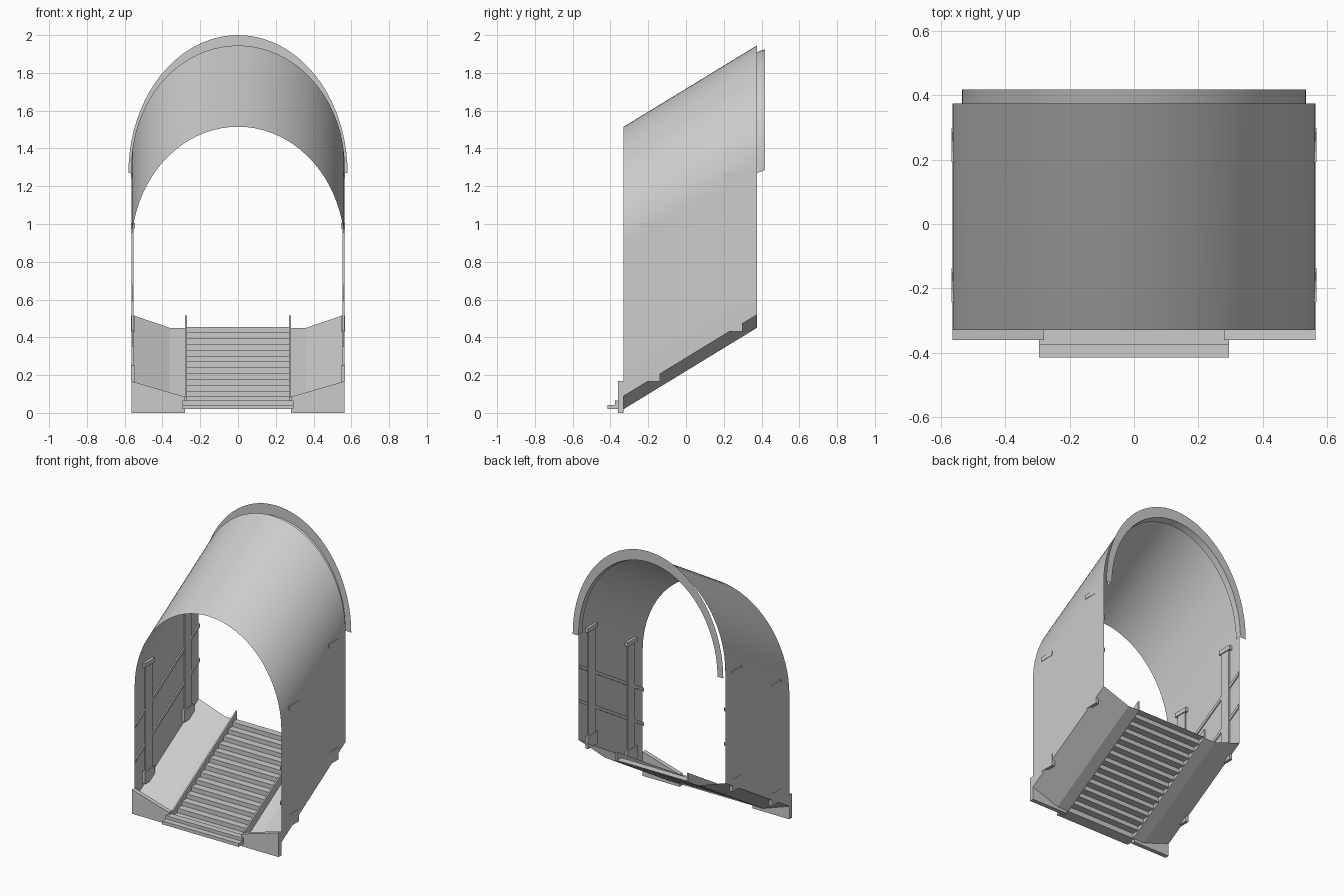
import bpy, bmesh, math

cube = bpy.data.objects.get("Cube")
if cube:
    bpy.data.objects.remove(cube, do_unlink=True)

SLOPE = 0.61             # rise of the tunnel per unit of depth
FRONT, BACK = -0.33, 0.375
HALF = 0.565             # half width of the tunnel

grey = bpy.data.materials.new("light_grey")
grey.use_nodes = True
colour = (0.6, 0.6, 0.6, 1)
grey.diffuse_color = colour
grey.node_tree.nodes["Principled BSDF"].inputs["Base Color"].default_value = colour


def make(name, bm, mirror=False, smooth=False):
    mesh = bpy.data.meshes.new(name)
    bm.to_mesh(mesh)
    bm.free()
    mesh.materials.append(grey)
    ob = bpy.data.objects.new(name, mesh)
    bpy.context.collection.objects.link(ob)
    if mirror:
        ob.modifiers.new("mirror", 'MIRROR')
    if smooth:
        bpy.ops.object.select_all(action='DESELECT')
        ob.select_set(True)
        bpy.context.view_layer.objects.active = ob
        bpy.ops.object.shade_smooth_by_angle(angle=math.radians(30))
    return ob


def sweep(name, profile, y0, y1, slope=0.0, solid=True, **kw):
    """Run an x-z profile from y0 to y1, rising by slope; solid closes it."""
    bm = bmesh.new()
    rows = [[bm.verts.new((x, y, z + slope * (y - y0))) for x, z in profile]
            for y in (y0, y1)]
    a, b = rows
    n = len(profile)
    for i in range(n if solid else n - 1):
        j = (i + 1) % n
        bm.faces.new((a[i], b[i], b[j], a[j]))
    if solid:
        bm.faces.new(a)
        bm.faces.new(b[::-1])
        bmesh.ops.recalc_face_normals(bm, faces=bm.faces)
    return make(name, bm, **kw)


def rect(x0, x1, z0, z1):
    return [(x0, z0), (x1, z0), (x1, z1), (x0, z1)]


def arch(a, b, spring, steps=40):
    return [(-a * math.cos(math.pi * i / steps),
             spring + b * math.sin(math.pi * i / steps)) for i in range(steps + 1)]


# Tunnel shell: straight walls and an elliptical vault, sheared up the stairs
shell = [(-HALF, 0.09)] + arch(HALF, 0.645, 0.87) + [(HALF, 0.09)]
sweep("tunnel_shell", shell, FRONT, BACK, SLOPE, solid=False, smooth=True)

# Back portal: a short band inside the vault and a flat flange around it
sweep("portal_band", arch(0.535, 0.64, 1.27), BACK, 0.418, 0.35,
      solid=False, smooth=True)
bm = bmesh.new()
inner = [bm.verts.new((x, 0.418, z)) for x, z in arch(0.535, 0.655, 1.27)]
outer = [bm.verts.new((x, 0.418, z)) for x, z in arch(0.58, 0.73, 1.27)]
for i in range(len(inner) - 1):
    bm.faces.new((inner[i], outer[i], outer[i + 1], inner[i + 1]))
make("portal_flange", bm)

# Sloping floor beside the stairs
sweep("side_floor", [(HALF, 0.09), (0.36, 0.02), (0.28, 0.02)], FRONT, BACK,
      SLOPE, solid=False, mirror=True)

# Front plinths and the two sill steps
sweep("front_plinth", [(0.28, 0), (HALF, 0), (HALF, 0.168), (0.28, 0.085)],
      -0.36, FRONT, mirror=True)
sweep("lower_sill", rect(-0.295, 0.295, 0.02, 0.043), -0.415, FRONT)
sweep("upper_sill", rect(-0.295, 0.295, 0.043, 0.065), -0.375, FRONT)

# Stringers and the folded sheet of steps
sweep("stringer", rect(0.27, 0.28, 0.02, 0.085), FRONT, BACK, SLOPE, mirror=True)
STEPS = 14
run = (BACK - FRONT) / STEPS
rise = run * SLOPE
bm = bmesh.new()
last = None
for i in range(STEPS):
    y, z = FRONT + i * run, 0.025 + i * rise
    for py, pz in ((y, z), (y, z + rise), (y + run, z + rise)):
        pair = [bm.verts.new((x, py, pz)) for x in (-0.27, 0.27)]
        if last:
            bm.faces.new((last[0], last[1], pair[1], pair[0]))
        last = pair
bmesh.ops.remove_doubles(bm, verts=bm.verts, dist=0.0001)
make("stairs", bm)

# Wall posts with a base and a cap
for label, y in (("front", -0.19), ("back", 0.245)):
    foot = 0.09 + SLOPE * (y - FRONT)
    sweep(label + "_post", rect(0.552, 0.563, foot, foot + 0.82),
          y - 0.037, y + 0.037, mirror=True)
    sweep(label + "_post_base", rect(0.545, 0.567, foot - 0.01, foot + 0.075),
          y - 0.053, y + 0.053, mirror=True)
    sweep(label + "_post_cap", rect(0.545, 0.567, foot + 0.8, foot + 0.83),
          y - 0.053, y + 0.053, mirror=True)

# Wall rails that follow the slope
for label, z in (("lower", 0.35), ("upper", 0.59)):
    sweep(label + "_rail", rect(0.556, 0.564, z, z + 0.025),
          FRONT, BACK, SLOPE, mirror=True)
